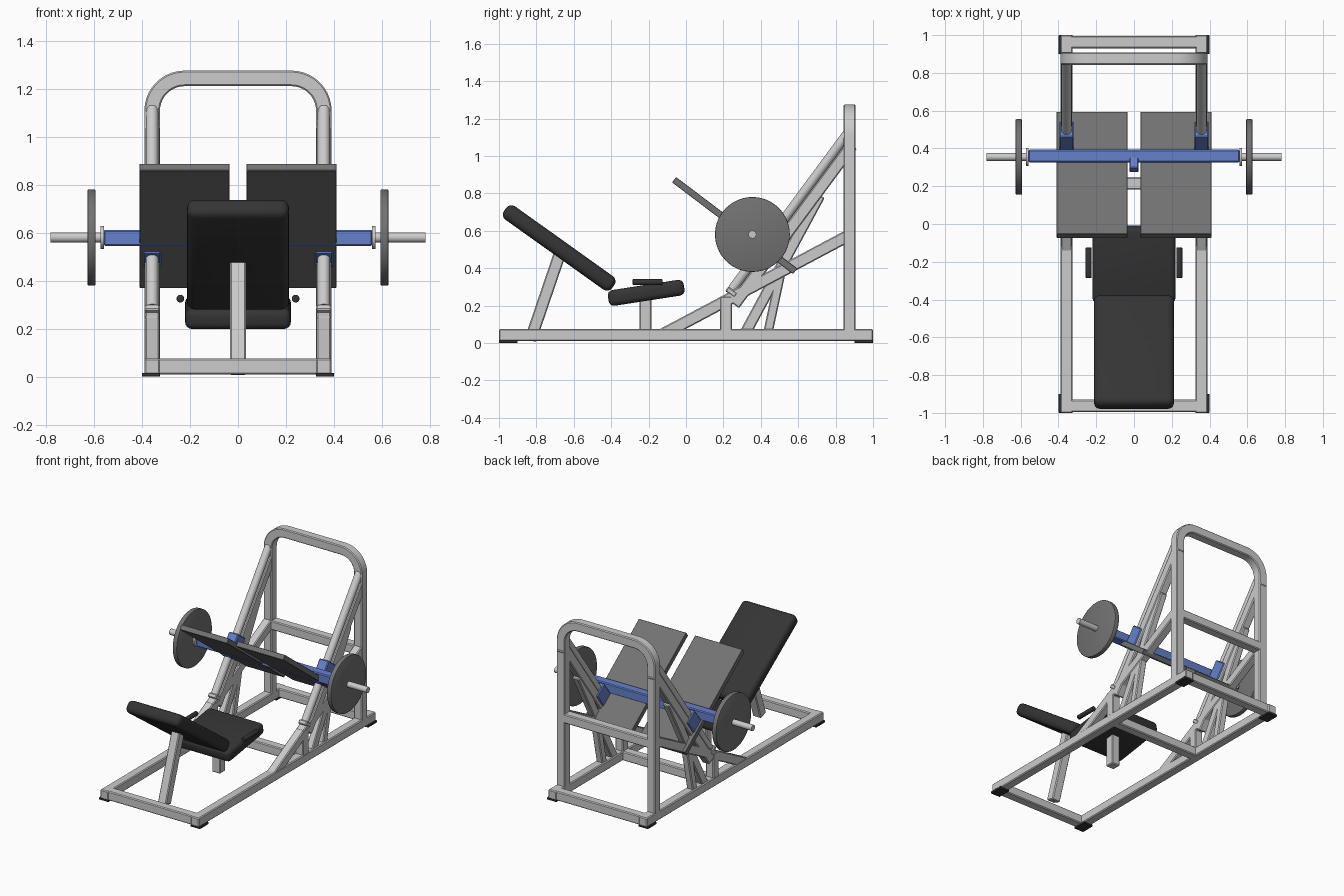
import bpy, bmesh
from math import radians, cos, sin, pi, atan2
from mathutils import Matrix, Vector

if "Cube" in bpy.data.objects:
    bpy.data.objects.remove(bpy.data.objects["Cube"])


def material(name, rgb):
    m = bpy.data.materials.new(name)
    m.diffuse_color = (*rgb, 1)
    m.use_nodes = True
    m.node_tree.nodes["Principled BSDF"].inputs["Base Color"].default_value = m.diffuse_color
    return m


BLACK = material("pad_black", (0.035, 0.035, 0.035))
DARK = material("dark_grey", (0.17, 0.17, 0.17))
BLUE = material("carriage_blue", (0.13, 0.22, 0.6))


def finish(name, bm, mat=None):
    bmesh.ops.recalc_face_normals(bm, faces=bm.faces)
    me = bpy.data.meshes.new(name)
    bm.to_mesh(me)
    bm.free()
    me.shade_smooth()
    me.set_sharp_from_angle(angle=radians(35))
    if mat:
        me.materials.append(mat)
    ob = bpy.data.objects.new(name, me)
    bpy.context.collection.objects.link(ob)
    return ob


def box(name, center, size, tilt=0, mat=None, bevel=0.006, seg=1):
    """Bevelled box, tilted in degrees about the x axis."""
    bm = bmesh.new()
    bmesh.ops.create_cube(bm, size=1)
    bmesh.ops.scale(bm, vec=size, verts=bm.verts)
    if bevel:
        bmesh.ops.bevel(bm, geom=bm.edges[:], offset=bevel, segments=seg,
                        profile=0.5, affect='EDGES')
    bmesh.ops.transform(bm, verts=bm.verts, matrix=Matrix.Translation(center)
                        @ Matrix.Rotation(radians(tilt), 4, 'X'))
    return finish(name, bm, mat)


def beam(name, x, a, b, w=0.065, d=0.065, mat=None, bevel=0.006):
    """Square tube at a given x between two (y, z) points."""
    v = Vector(b) - Vector(a)
    mid = (Vector(a) + Vector(b)) / 2
    return box(name, (x, mid.x, mid.y), (w, v.length, d),
               math_deg(atan2(v.y, v.x)), mat, bevel)


def math_deg(r):
    return r * 180 / pi


def rod(name, a, b, r, mat=None, n=24, bevel=0):
    """Round bar between two 3D points."""
    a, b = Vector(a), Vector(b)
    bm = bmesh.new()
    bmesh.ops.create_cone(bm, cap_ends=True, segments=n, radius1=r, radius2=r,
                          depth=(b - a).length)
    if bevel:
        rim = [e for e in bm.edges if abs(e.verts[0].co.z - e.verts[1].co.z) < 1e-5]
        bmesh.ops.bevel(bm, geom=rim, offset=bevel, segments=2, profile=0.5,
                        affect='EDGES')
    rot = (b - a).to_track_quat('Z', 'Y').to_matrix().to_4x4()
    bmesh.ops.transform(bm, verts=bm.verts,
                        matrix=Matrix.Translation((a + b) / 2) @ rot)
    return finish(name, bm, mat)


# rear arch: square tube swept along an upside-down U
def arch():
    R, h, c = 0.135, 0.0325, 0.0265
    prof = [(h, c), (c, h), (-c, h), (-h, c), (-h, -c), (-c, -h), (c, -h), (h, -c)]
    path = [(0.3575, 0.05, 0)]
    for cx, start in ((0.2225, 0), (-0.2225, 90)):
        for i in range(11):
            t = radians(start + 9 * i)
            path.append((cx + R * cos(t), 1.1075 + R * sin(t), t))
    path.append((-0.3575, 0.05, pi))
    bm = bmesh.new()
    rings = [[bm.verts.new((x + u * cos(t), 0.875 + v, z + u * sin(t)))
              for u, v in prof] for x, z, t in path]
    for r0, r1 in zip(rings, rings[1:]):
        for i in range(8):
            j = (i + 1) % 8
            bm.faces.new((r0[i], r0[j], r1[j], r1[i]))
    bm.faces.new(rings[0])
    bm.faces.new(rings[-1])
    finish("rear_arch", bm)


arch()

# cross members
for name, y, z in (("base_front_bar", -0.9625, 0.0425), ("base_middle_bar", 0.215, 0.0425),
                   ("base_rear_bar", 0.9625, 0.0425), ("arch_cross_bar", 0.875, 0.56)):
    box(name, (0, y, z), (0.72, 0.065, 0.065))

# slanted guide line in the y-z plane: direction D, normal N towards the user
ANG = 53.5
D = Vector((cos(radians(ANG)), sin(radians(ANG))))
N = Vector((-D.y, D.x))
TOP = Vector((0.86, 1.115))


def on_guide(along, off=0):
    return TOP - D * along + N * off


for s, side in ((-1, "left"), (1, "right")):
    x = s * 0.3575
    # base and supporting frame
    box(side + "_base_rail", (x, 0, 0.0425), (0.065, 2, 0.065))
    for y, end in ((-0.95, "front"), (0.95, "rear")):
        box(f"{side}_{end}_foot", (s * 0.362, y, 0.008), (0.075, 0.1, 0.016), 0, BLACK, 0.002)
    beam(side + "_long_brace", x, (-0.13, 0.043), (0.86, 0.569), 0.06)
    beam(side + "_front_post", x, (0.213, 0.04), (0.213, 0.25), 0.062)
    beam(side + "_steep_brace", x, (0.31, 0.04), (0.715, 0.79), 0.05, 0.06)
    beam(side + "_short_strut", x, (0.435, 0.04), (0.51, 0.39), 0.05, 0.05)
    # slide rail with round guide
    beam(side + "_slide_rail", x, on_guide(1.09, -0.057), on_guide(0.03, -0.057), 0.06)
    g0, g1 = on_guide(1.03), on_guide(0)
    rod(side + "_guide_rod", (x, *g0), (x, *g1), 0.026)
    beam(side + "_guide_stop", x, on_guide(1.06, -0.005), on_guide(1.03, -0.005), 0.064, 0.062)
    # carriage block, foot plate and loading bar
    beam(side + "_carriage_block", x, on_guide(0.775, -0.012), on_guide(0.615, -0.012),
         0.075, 0.105, BLUE)
    box(side + "_foot_plate", (s * 0.2225, 0.26, 0.628), (0.375, 0.812, 0.036), -37.1,
        DARK, 0.002)
    rod(side + "_bar_collar", (s * 0.558, 0.355, 0.58), (s * 0.572, 0.355, 0.58), 0.048)
    rod(side + "_loading_bar", (s * 0.55, 0.355, 0.58), (s * 0.78, 0.355, 0.58), 0.021)
    rod(side + "_weight_disc", (s * 0.593, 0.355, 0.58), (s * 0.627, 0.355, 0.58), 0.2,
        DARK, 64, 0.005)
    # hand grip beside the seat
    rod(side + "_hand_grip", (s * 0.24, -0.285, 0.325), (s * 0.24, -0.125, 0.325), 0.016,
        BLACK, 20, 0.003)

# carriage cross beam and centre lug
box("carriage_beam", (0, 0.36, 0.578), (1.12, 0.067, 0.067), 0, BLUE)
beam("carriage_lug", 0, (0.365, 0.575), (0.285, 0.62), 0.05, 0.05, BLUE)

# seat, backrest and posts
box("seat_pad", (0, -0.213, 0.268), (0.44, 0.41, 0.085), 8.8, BLACK, 0.028, 4)
box("back_pad", (0, -0.678, 0.508), (0.425, 0.71, 0.088), -35.5, BLACK, 0.034, 4)
beam("seat_post", 0, (-0.217, 0.01), (-0.217, 0.25))
beam("backrest_post", 0, (-0.832, 0.015), (-0.672, 0.485))
